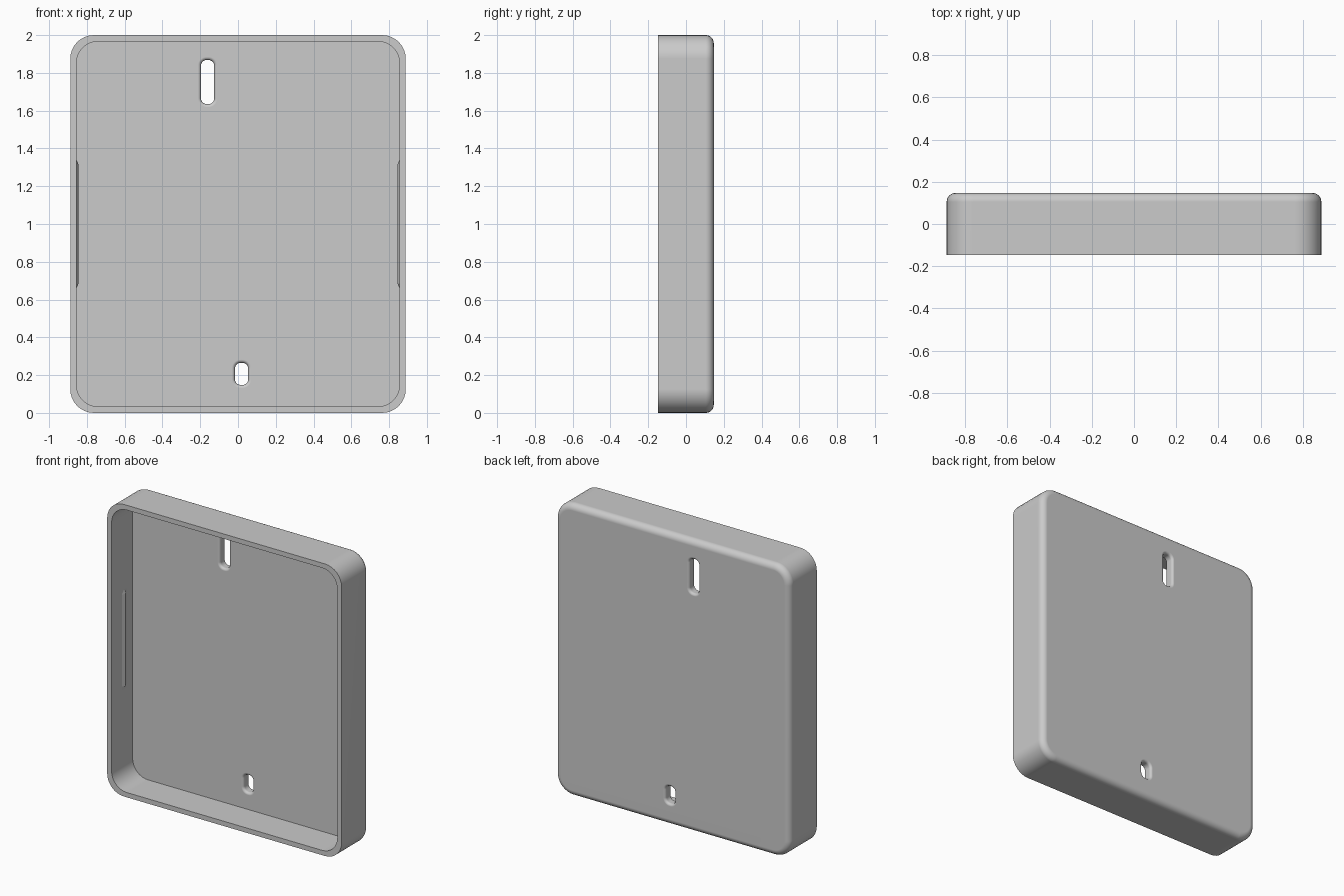
import bpy, bmesh, math

cube = bpy.data.objects.get("Cube")
if cube:
    bpy.data.objects.remove(cube, do_unlink=True)

grey = bpy.data.materials.new("light_grey")
grey.use_nodes = True
colour = (0.595, 0.595, 0.595, 1)
grey.diffuse_color = colour
grey.node_tree.nodes["Principled BSDF"].inputs["Base Color"].default_value = colour

HALF_W, HALF_H, HALF_D = 0.888, 1.0, 0.147
WALL, CORNER, INNER_CORNER, EDGE = 0.033, 0.125, 0.115, 0.042
FLOOR = HALF_D - 0.066      # inside face of the back panel
STEPS = 8


def rounded_rect(cx, cz, hw, hh, radius, y):
    """Points of a rounded rectangle standing in the XZ plane."""
    points = []
    for k, (sx, sz) in enumerate([(1, 1), (-1, 1), (-1, -1), (1, -1)]):
        for i in range(STEPS + 1):
            a = math.pi / 2 * (k + i / STEPS)
            points.append((cx + sx * (hw - radius) + radius * math.cos(a), y,
                           cz + sz * (hh - radius) + radius * math.sin(a)))
    return points


def loft(name, rings):
    """Closed solid skinned through matching rings."""
    bm = bmesh.new()
    loops = [[bm.verts.new(p) for p in ring] for ring in rings]
    n = len(loops[0])
    for a, b in zip(loops, loops[1:]):
        for i in range(n):
            j = (i + 1) % n
            bm.faces.new((a[i], a[j], b[j], b[i]))
    bm.faces.new(loops[0])
    bm.faces.new(loops[-1])
    bmesh.ops.recalc_face_normals(bm, faces=bm.faces)
    mesh = bpy.data.meshes.new(name)
    bm.to_mesh(mesh)
    bm.free()
    mesh.materials.append(grey)
    obj = bpy.data.objects.new(name, mesh)
    bpy.context.collection.objects.link(obj)
    return obj


def select(obj):
    bpy.ops.object.select_all(action='DESELECT')
    obj.select_set(True)
    bpy.context.view_layer.objects.active = obj


def case_ring(inset, radius, y):
    return rounded_rect(0, 1, HALF_W - inset, HALF_H - inset, radius, y)


def arc(steps):
    return [math.pi / 2 * i / steps for i in range(steps + 1)]


# Open-fronted tray with a rounded back edge
rings = [case_ring(WALL, INNER_CORNER, FLOOR),
         case_ring(WALL, INNER_CORNER, -HALF_D),
         case_ring(0, CORNER, -HALF_D)]
for a in arc(STEPS):
    inset = EDGE * (1 - math.cos(a))
    rings.append(case_ring(inset, CORNER - inset, HALF_D - EDGE + EDGE * math.sin(a)))
tray = loft("tray", rings)


# Mounting slots with softened rims on both faces of the back panel
def slot_cutter(cx, z0, z1):
    hw, r, rim = 0.035, 0.03, 0.017
    profile = [(rim, FLOOR - 0.03)]
    profile += [(rim * (1 - math.sin(a)), FLOOR + rim * (1 - math.cos(a))) for a in arc(5)]
    profile += [(rim * (1 - math.cos(a)), HALF_D - rim + rim * math.sin(a)) for a in arc(5)]
    profile += [(rim, HALF_D + 0.03)]
    cutter = loft("slot_cutter", [
        rounded_rect(cx, (z0 + z1) / 2, hw + f, (z1 - z0) / 2 + f, r + f, y)
        for f, y in profile])
    cutter.hide_render = True
    return cutter


for cx, z0, z1 in [(-0.161, 1.635, 1.868), (0.019, 0.148, 0.265)]:
    cutter = slot_cutter(cx, z0, z1)
    select(tray)
    mod = tray.modifiers.new("slot", 'BOOLEAN')
    mod.operation = 'DIFFERENCE'
    mod.solver = 'EXACT'
    mod.object = cutter
    bpy.ops.object.modifier_apply(modifier=mod.name)
    bpy.data.objects.remove(cutter, do_unlink=True)

select(tray)
bpy.ops.object.shade_smooth_by_angle(angle=math.radians(35))
weighted = tray.modifiers.new("even_shading", 'WEIGHTED_NORMAL')
weighted.keep_sharp = True


# Low wedge-shaped retaining ridges with hipped ends on the inner side walls
def ridge_section(wall_x, side, height, half_width, z):
    y = -0.012
    return [(wall_x + side * 0.005, y - half_width, z),
            (wall_x, y - half_width, z),
            (wall_x - side * height, y, z),
            (wall_x, y + half_width, z),
            (wall_x + side * 0.005, y + half_width, z)]


for side, label in [(1, "left"), (-1, "right")]:
    loft(label + "_ridge", [
        ridge_section(side * (HALF_W - WALL), side, height, 0.024, 1 + dz)
        for height, dz in [(0, -0.34), (0.011, -0.315), (0.011, 0.315), (0, 0.34)]])
